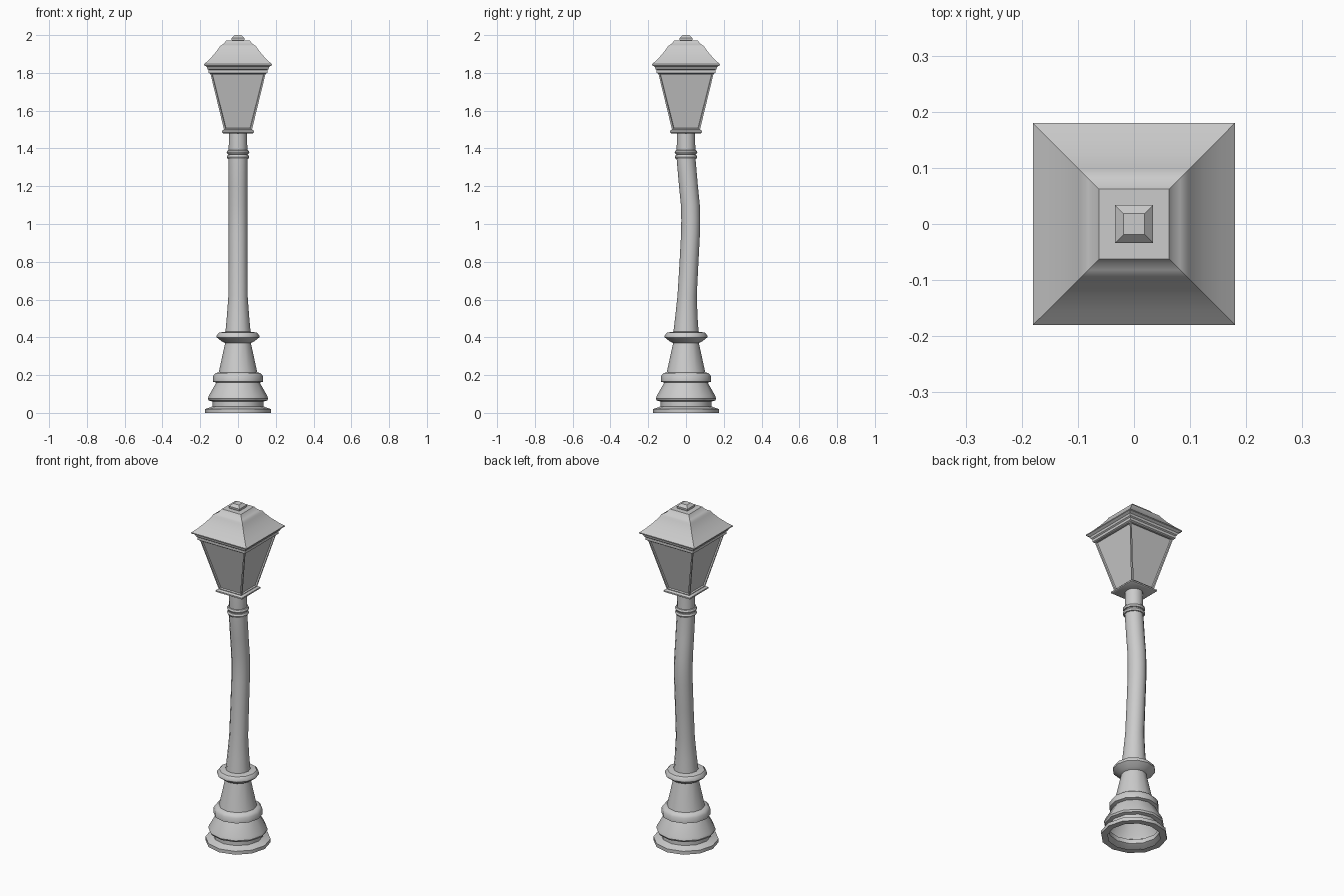
import bpy, bmesh, math

if "Cube" in bpy.data.objects:
    bpy.data.objects.remove(bpy.data.objects["Cube"])


def lathe(name, profile, sides=12, cap_bottom=False, cap_top=False, smooth=40, edit=None):
    """Stack rings of (radius, z[, y shift]); four sides gives a square of that half width."""
    square = sides == 4
    scale = math.sqrt(2) if square else 1
    start = math.pi / 4 if square else 0
    bm = bmesh.new()
    rings = []
    for r, z, *shift in profile:
        dy = shift[0] if shift else 0
        ring = []
        for i in range(sides):
            a = start + 2 * math.pi * i / sides
            ring.append(bm.verts.new((r * scale * math.cos(a), r * scale * math.sin(a) + dy, z)))
        rings.append(ring)
    for low, high in zip(rings, rings[1:]):
        for i in range(sides):
            j = (i + 1) % sides
            bm.faces.new((low[i], low[j], high[j], high[i]))
    if edit:
        edit(bm)
    if cap_bottom:
        bm.faces.new(rings[0][::-1])
    if cap_top:
        bm.faces.new(rings[-1])
    mesh = bpy.data.meshes.new(name)
    bm.to_mesh(mesh)
    bm.free()
    obj = bpy.data.objects.new(name, mesh)
    bpy.context.collection.objects.link(obj)
    bpy.ops.object.select_all(action='DESELECT')
    obj.select_set(True)
    bpy.context.view_layer.objects.active = obj
    bpy.ops.object.shade_smooth_by_angle(angle=math.radians(smooth))
    return obj


def recess_panels(bm):
    # Narrow frame around each pane, then a sunken pane
    bm.normal_update()
    panes = bm.faces[:]
    bmesh.ops.inset_individual(bm, faces=panes, thickness=0.012)
    bmesh.ops.inset_individual(bm, faces=panes, thickness=0.003, depth=-0.008)


# Moulded pedestal, open underneath
lathe("pedestal", [
    (0.14, 0.0), (0.175, 0.0), (0.175, 0.02), (0.15, 0.028), (0.135, 0.035),
    (0.135, 0.06), (0.155, 0.065), (0.16, 0.075), (0.155, 0.09), (0.115, 0.16),
    (0.132, 0.165), (0.132, 0.195), (0.12, 0.21), (0.102, 0.215), (0.068, 0.37)])

# Flange between pedestal and post
lathe("flange", [
    (0.068, 0.37), (0.085, 0.378), (0.113, 0.40), (0.113, 0.41),
    (0.10, 0.425), (0.065, 0.43)])

# Gently bent post
lathe("post", [
    (0.067, 0.425), (0.059, 0.51, 0.002), (0.051, 0.62, 0.006), (0.05, 0.8, 0.016),
    (0.05, 0.95, 0.024), (0.05, 1.02, 0.025), (0.05, 1.1, 0.023), (0.05, 1.2, 0.013),
    (0.05, 1.35), (0.048, 1.485)])

# Two collar rings near the top of the post
for number, z in enumerate((1.355, 1.38)):
    lathe(f"collar_{number + 1}", [
        (0.047, z - 0.012), (0.055, z - 0.01), (0.06, z), (0.055, z + 0.01), (0.047, z + 0.012)])

# Square lantern: foot, glazed body, cornice
lathe("lantern_foot", [(0.078, 1.48), (0.086, 1.485), (0.086, 1.493), (0.074, 1.50)],
      4, True, True)
lathe("lantern_body", [(0.073, 1.495), (0.147, 1.80)], 4, True, True, edit=recess_panels)
lathe("lantern_cornice", [
    (0.147, 1.795), (0.155, 1.80), (0.155, 1.815), (0.162, 1.82), (0.165, 1.832), (0.178, 1.84)],
    4, True, True)

# Flared roof with a stepped crown
lathe("roof", [
    (0.18, 1.84), (0.18, 1.846), (0.155, 1.868), (0.125, 1.90), (0.10, 1.933),
    (0.096, 1.942), (0.082, 1.95), (0.07, 1.96), (0.062, 1.972)], 4, True, True)

# Finial
lathe("finial", [(0.03, 1.97), (0.034, 1.975), (0.034, 1.985), (0.019, 2.0)], 4, True, True)
